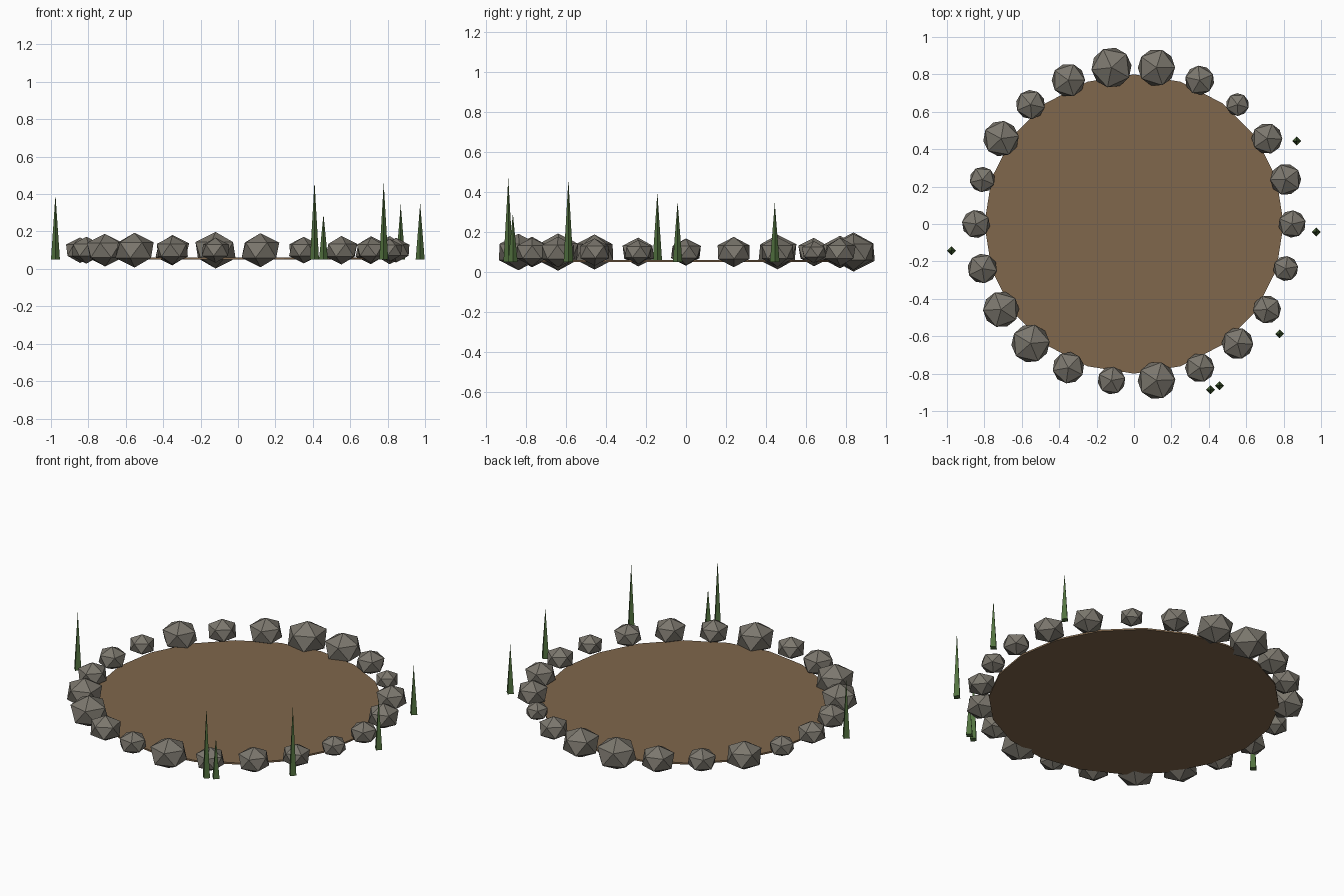
import bpy, math, random

if "Cube" in bpy.data.objects:
    bpy.data.objects.remove(bpy.data.objects["Cube"])

random.seed(4)


def material(name, rgb):
    m = bpy.data.materials.new(name)
    m.diffuse_color = (*rgb, 1.0)
    m.use_nodes = True
    m.node_tree.nodes["Principled BSDF"].inputs["Base Color"].default_value = m.diffuse_color
    return m


earth = material("earth brown", (0.215, 0.135, 0.072))
stone = material("stone grey", (0.20, 0.185, 0.155))
green = material("reed green", (0.085, 0.17, 0.05))


def finish(name, mat):
    ob = bpy.context.object
    ob.name = name
    ob.data.materials.append(mat)
    return ob


# Pond bed: thin flat disc
bpy.ops.mesh.primitive_cylinder_add(vertices=20, radius=0.8, depth=0.01,
                                    location=(0, 0, 0.055))
finish("pond_bed", earth)

# Ring of rocks: visible half widths, counter-clockwise from +x
half_widths = [0.072, 0.082, 0.081, 0.060, 0.077, 0.098, 0.106, 0.088,
               0.077, 0.094, 0.067, 0.074, 0.078, 0.095, 0.101, 0.083,
               0.073, 0.099, 0.077, 0.083, 0.074, 0.066]
RING = 0.845
for i, w in enumerate(half_widths):
    a = math.tau * i / len(half_widths)
    r = w / 0.88
    bpy.ops.mesh.primitive_ico_sphere_add(
        subdivisions=1, radius=r,
        location=(RING * math.cos(a), RING * math.sin(a), 0.1),
        rotation=(0, 0, random.uniform(0, math.tau)))
    rock = finish(f"rock_{i + 1}", stone)
    rock.scale = (1, 1, 0.81)

# Reeds: slim four-sided spikes (x, y, tip height)
reeds = [(0.87, 0.443, 0.345), (0.974, -0.042, 0.352), (0.779, -0.587, 0.462),
         (0.457, -0.864, 0.292), (0.409, -0.887, 0.47), (-0.976, -0.143, 0.398)]
BASE = 0.05
for i, (x, y, top) in enumerate(reeds):
    h = top - BASE
    bpy.ops.mesh.primitive_cone_add(vertices=4, radius1=0.024, radius2=0,
                                    depth=h, location=(x, y, BASE + h / 2))
    finish(f"reed_{i + 1}", green)
